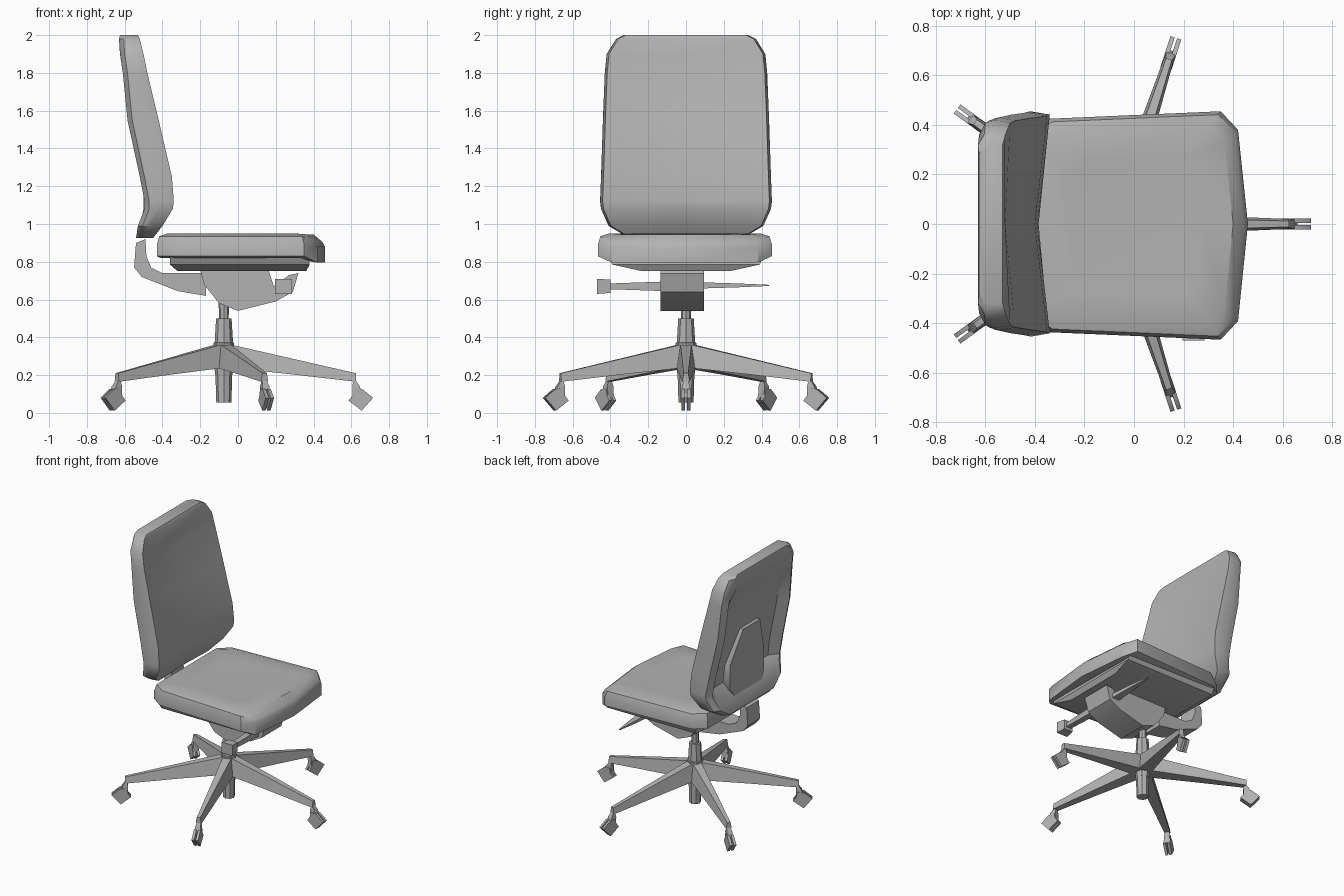
import bpy, bmesh
from math import cos, sin, pi, radians
from mathutils import Matrix, Vector

cube = bpy.data.objects.get("Cube")
if cube:
    bpy.data.objects.remove(cube)

grey = bpy.data.materials.new("mid grey")
grey.use_nodes = True
COLOUR = (0.45, 0.45, 0.45, 1)
grey.diffuse_color = COLOUR
grey.node_tree.nodes["Principled BSDF"].inputs["Base Color"].default_value = COLOUR

CENTRE = Vector((-0.075, 0, 0))      # axis of the swivel base


def loft(name, rings, matrix=None, angle=35):
    """Skin closed rings of equal length and cap both ends."""
    bm = bmesh.new()
    loops = [[bm.verts.new(p) for p in ring] for ring in rings]
    n = len(loops[0])
    for a, b in zip(loops, loops[1:]):
        for i in range(n):
            j = (i + 1) % n
            bm.faces.new((a[i], a[j], b[j], b[i]))
    bm.faces.new(loops[0][::-1])
    bm.faces.new(loops[-1])
    bmesh.ops.recalc_face_normals(bm, faces=bm.faces)
    if matrix:
        bm.transform(matrix)
    mesh = bpy.data.meshes.new(name)
    bm.to_mesh(mesh)
    bm.free()
    mesh.materials.append(grey)
    obj = bpy.data.objects.new(name, mesh)
    bpy.context.collection.objects.link(obj)
    bpy.ops.object.select_all(action='DESELECT')
    obj.select_set(True)
    bpy.context.view_layer.objects.active = obj
    bpy.ops.object.shade_smooth_by_angle(angle=radians(angle))


def side_profile(name, points, y0, y1, matrix=None):
    """Extrude an x-z outline across y."""
    loft(name, [[(x, y, z) for x, z in points] for y in (y0, y1)], matrix)


def rect(x0, x1, half, z):
    return [(x0, -half, z), (x1, -half, z), (x1, half, z), (x0, half, z)]


def turned(name, profile, sides=8):
    """Revolve (radius, z) steps round the base axis."""
    loft(name, [[(CENTRE.x + r * cos(2 * pi * i / sides), r * sin(2 * pi * i / sides), z)
                 for i in range(sides)] for r, z in profile])


# Seat cushion: rounded plan, drooping front edge
half_plan = [(0.46, 0), (0.42, 0.38), (0.35, 0.455), (-0.34, 0.425), (-0.43, 0.36)]
plan = half_plan + [(x, -y - 0.012) for x, y in half_plan[:0:-1]]


def seat_ring(scale, z, droop):
    return [(x * scale, y * scale, z - (droop if x > 0.4 else 0)) for x, y in plan]


loft("seat_cushion", [seat_ring(0.95, 0.82, 0.02), seat_ring(1, 0.83, 0.035),
                      seat_ring(1, 0.89, 0.01), seat_ring(0.97, 0.935, 0.03),
                      seat_ring(0.87, 0.95, 0.005), seat_ring(0.6, 0.945, 0)])

# Seat pan under the cushion
loft("seat_pan", [rect(-0.32, 0.36, 0.23, 0.75), rect(-0.36, 0.38, 0.39, 0.785),
                  rect(-0.36, 0.37, 0.41, 0.825)])


# Backrest: padded concave front, framed recess behind
def back_ring(z, half, rear, front, hollow, recess):
    right = [(front, half * 0.97), ((front + rear) / 2, half), (rear + 0.025, half * 0.97),
             (rear, half * 0.86), (rear + recess, half * 0.72)]
    return ([(front - hollow, 0, z)] + [(x, y, z) for x, y in right]
            + [(rear + recess, 0, z)] + [(x, -y, z) for x, y in right[::-1]])


back_rows = [(0.925, 0.30, -0.54, -0.45, 0.01, 0), (0.99, 0.41, -0.53, -0.40, 0.02, 0),
             (1.08, 0.45, -0.495, -0.345, 0.04, 0.01), (1.12, 0.455, -0.495, -0.34, 0.05, 0.05),
             (1.25, 0.45, -0.52, -0.35, 0.05, 0.06), (1.55, 0.44, -0.585, -0.42, 0.04, 0.06),
             (1.80, 0.43, -0.61, -0.48, 0.03, 0.05), (1.90, 0.42, -0.625, -0.50, 0.02, 0),
             (1.98, 0.37, -0.63, -0.52, 0, 0), (2.0, 0.33, -0.625, -0.53, 0, 0)]
loft("backrest", [back_ring(*row) for row in back_rows])

# Low broad hump in the rear recess, tapering upwards
hump = [(-0.535, -0.46, 0.1, 0.93), (-0.5, -0.42, 0.2, 1.08),
        (-0.5, -0.42, 0.2, 1.25), (-0.54, -0.48, 0.1, 1.5)]
loft("back_support", [rect(*s) for s in hump])

# Bracket sweeping from the mechanism up to the backrest
side_profile("back_bracket",
             [(-0.49, 0.92), (-0.54, 0.9), (-0.55, 0.77), (-0.51, 0.72), (-0.32, 0.645),
              (-0.17, 0.62), (-0.17, 0.74), (-0.4, 0.74), (-0.46, 0.77), (-0.485, 0.83)],
             -0.085, 0.06)

# Tilt mechanism housing
side_profile("tilt_housing",
             [(-0.2, 0.76), (-0.18, 0.68), (-0.1, 0.58), (0, 0.54), (0.2, 0.59),
              (0.29, 0.64), (0.32, 0.74), (0.27, 0.73), (0.19, 0.67), (0.16, 0.76)],
             -0.135, 0.095)


# Levers either side of the mechanism, drawn as square sections along y
def lever(name, sections, z=0.67, x=0.24):
    loft(name, [[(x - w, y, z - h), (x + w, y, z - h), (x + w, y, z + h), (x - w, y, z + h)]
                for y, w, h in sections])


lever("tilt_lever_arm", [(-0.12, 0.025, 0.025), (-0.41, 0.02, 0.015)])
lever("tilt_lever_knob", [(-0.40, 0.035, 0.035), (-0.47, 0.045, 0.04)])
lever("height_lever", [(0.09, 0.03, 0.016), (0.28, 0.02, 0.01), (0.44, 0.003, 0.003)], 0.675)

# Gas column and hub
turned("gas_piston", [(0.025, 0.48), (0.028, 0.6)])
turned("column_sleeve", [(0.05, 0.35), (0.041, 0.5)])
turned("base_hub", [(0.045, 0.2), (0.052, 0.25), (0.055, 0.37), (0.03, 0.38)])
turned("column_foot", [(0.04, 0.055), (0.045, 0.22)])

# Five legs, each with a twin wheel caster
wheel = [(0.69, 0.13), (0.735, 0.125), (0.79, 0.08), (0.73, 0.012), (0.66, 0.065), (0.68, 0.09)]
for k in range(5):
    spin = Matrix.Translation(CENTRE) @ Matrix.Rotation(2 * pi * k / 5, 4, 'Z')
    leg = []
    for r, w, low, high in ((0.02, 0.05, 0.24, 0.365), (0.35, 0.035, 0.205, 0.29),
                            (0.7, 0.02, 0.165, 0.21)):
        leg.append([(r, -w, low), (r, w, low), (r, w * 0.6, high), (r, -w * 0.6, high)])
    loft(f"leg_{k + 1}", leg, spin, 25)
    for side, y in (("left", 0.005), ("right", -0.023)):
        side_profile(f"caster_wheel_{side}_{k + 1}", wheel, y, y + 0.018, spin)
    loft(f"caster_stem_{k + 1}", [rect(0.68, 0.735, 0.015, 0.08),
                                  rect(0.68, 0.72, 0.02, 0.14),
                                  rect(0.685, 0.7, 0.012, 0.17)], spin)
